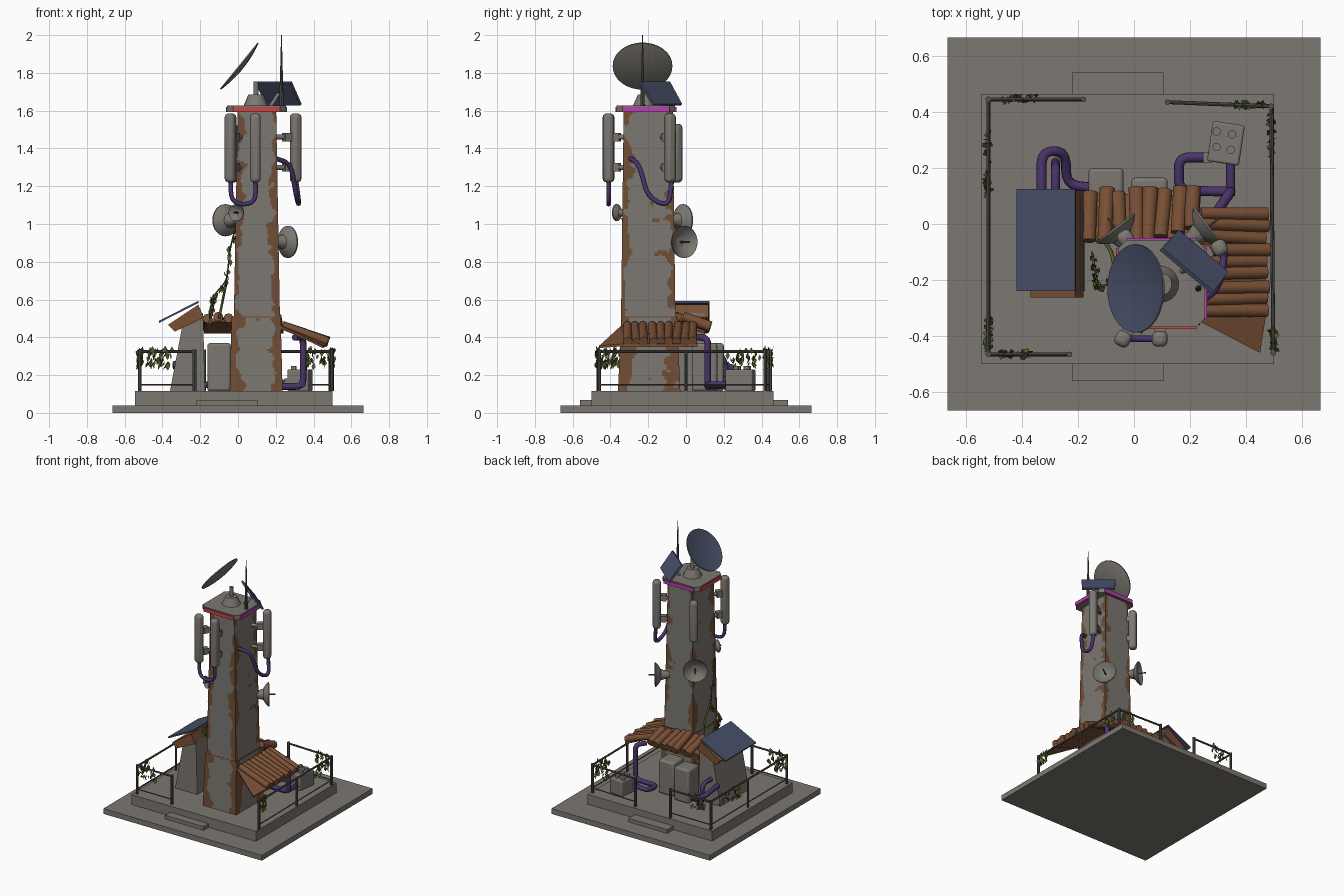
import bpy, bmesh, math, random
from mathutils import Vector, Matrix, noise

if "Cube" in bpy.data.objects:
    bpy.data.objects.remove(bpy.data.objects["Cube"])

random.seed(4)
V = Vector

def mat(name, r, g, b):
    m = bpy.data.materials.new(name)
    m.diffuse_color = (r, g, b, 1)
    m.use_nodes = True
    m.node_tree.nodes["Principled BSDF"].inputs["Base Color"].default_value = m.diffuse_color
    return m

GREY = mat("weathered concrete", 0.20, 0.185, 0.165)
RUST = mat("rust brown", 0.16, 0.075, 0.036)
TILE = mat("roof tile brown", 0.19, 0.08, 0.036)
BLUE = mat("panel blue", 0.065, 0.08, 0.14)
PURPLE = mat("cable purple", 0.065, 0.033, 0.14)
GREEN = mat("leaf green", 0.085, 0.11, 0.02)
RED = mat("light red", 0.6, 0.06, 0.06)
MAGENTA = mat("light magenta", 0.5, 0.05, 0.45)
METAL = mat("dark metal", 0.09, 0.085, 0.08)

def make(name, bm, mats, smooth=False, bevel=0):
    bm.normal_update()
    me = bpy.data.meshes.new(name)
    bm.to_mesh(me)
    bm.free()
    for m in mats:
        me.materials.append(m)
    ob = bpy.data.objects.new(name, me)
    bpy.context.collection.objects.link(ob)
    if bevel:
        b = ob.modifiers.new("bevel", 'BEVEL')
        b.width, b.segments = bevel, 3
    if smooth or bevel:
        bpy.ops.object.select_all(action='DESELECT')
        ob.select_set(True)
        bpy.context.view_layer.objects.active = ob
        bpy.ops.object.shade_smooth_by_angle(angle=math.radians(40))
    return ob

def box(name, c, s, m=GREY, rz=0, bevel=0):
    bm = bmesh.new()
    bmesh.ops.create_cube(bm, size=1, matrix=Matrix.Translation(c) @ Matrix.Rotation(rz, 4, 'Z') @ Matrix.Diagonal((*s, 1)))
    return make(name, bm, [m], bevel=bevel)

def rod(name, a, b, r1, r2=None, m=GREY, seg=12):
    a, b = V(a), V(b)
    bm = bmesh.new()
    q = (b - a).to_track_quat('Z', 'Y').to_matrix().to_4x4()
    bmesh.ops.create_cone(bm, cap_ends=True, segments=seg, radius1=r1, radius2=r1 if r2 is None else r2,
                          depth=(b - a).length, matrix=Matrix.Translation((a + b) / 2) @ q)
    return make(name, bm, [m], True)

def slab(name, pts, vec, m):
    # polygon extruded along a vector
    bm = bmesh.new()
    f = bm.faces.new([bm.verts.new(p) for p in pts])
    g = bmesh.ops.extrude_face_region(bm, geom=[f])["geom"]
    bmesh.ops.translate(bm, vec=V(vec), verts=[v for v in g if isinstance(v, bmesh.types.BMVert)])
    bmesh.ops.recalc_face_normals(bm, faces=bm.faces)
    return make(name, bm, [m])

def prism(name, xz, y0, y1, m):
    return slab(name, [(x, y0, z) for x, z in xz], (0, y1 - y0, 0), m)

def tube(name, pts, r, m=PURPLE, d=0.04):
    # round the corners of a path, then sweep a circle along it
    pts = [V(p) for p in pts]
    path = [pts[0]]
    for p, c, n in zip(pts, pts[1:], pts[2:]):
        a = c + (p - c).normalized() * min(d, (p - c).length * 0.49)
        b = c + (n - c).normalized() * min(d, (n - c).length * 0.49)
        path += [a.lerp(c, t).lerp(c.lerp(b, t), t) for t in (0, .2, .4, .6, .8, 1)]
    path.append(pts[-1])
    cu = bpy.data.curves.new(name, 'CURVE')
    cu.dimensions, cu.bevel_depth, cu.bevel_resolution, cu.use_fill_caps = '3D', r, 2, True
    s = cu.splines.new('POLY')
    s.points.add(len(path) - 1)
    for q, p in zip(s.points, path):
        q.co = (*p, 1)
    s.use_smooth = True
    cu.materials.append(m)
    ob = bpy.data.objects.new(name, cu)
    bpy.context.collection.objects.link(ob)
    bpy.ops.object.select_all(action='DESELECT')
    ob.select_set(True)
    bpy.context.view_layer.objects.active = ob
    bpy.ops.object.convert(target='MESH')

def dish(name, c, n, r, depth, inner):
    # lathed bowl, inner and outer shell
    bm = bmesh.new()
    prof = [V((r * i / 8, 0, depth * ((i / 8) ** 2 - 0.5))) for i in range(9)]
    prof += [V((p.x, 0, p.z - 0.007)) for p in reversed(prof)]
    vs = [bm.verts.new(p) for p in prof]
    es = [bm.edges.new(e) for e in zip(vs, vs[1:])]
    bmesh.ops.spin(bm, geom=vs + es, cent=(0, 0, 0), axis=(0, 0, 1), angle=math.tau, steps=32)
    bmesh.ops.remove_doubles(bm, verts=bm.verts, dist=1e-5)
    bmesh.ops.recalc_face_normals(bm, faces=bm.faces)
    bm.normal_update()
    for f in bm.faces:
        f.material_index = 1 if f.normal.z > 0.3 else 0
    bm.transform(Matrix.Translation(c) @ V(n).to_track_quat('Z', 'Y').to_matrix().to_4x4())
    make(name, bm, [GREY, inner], True)

def tower(name, c, z0, z1, h0, h1, rust):
    # tapered square shaft, rust grows in from the corners by noise
    bm = bmesh.new()
    nu, nz = 28, int((z1 - z0) / 0.01)
    for a, b in ((0, 1), (1, 2), (2, 3), (3, 0)):
        cs = ((-1, -1), (1, -1), (1, 1), (-1, 1))
        grid = []
        for j in range(nz + 1):
            t = j / nz
            hx, hy = [h0[k] + (h1[k] - h0[k]) * t for k in (0, 1)]
            p, q = [V((c[0] + cs[k][0] * hx, c[1] + cs[k][1] * hy, z0 + (z1 - z0) * t)) for k in (a, b)]
            grid.append([bm.verts.new(p.lerp(q, i / nu)) for i in range(nu + 1)])
        for j in range(nz):
            for i in range(nu):
                f = bm.faces.new((grid[j][i], grid[j][i + 1], grid[j + 1][i + 1], grid[j + 1][i]))
                m = f.calc_center_median()
                edge = min(i + .5, nu - i - .5) / nu * 0.25
                w = noise.noise(m * 9) + 0.5 * noise.noise(m * 24)
                f.material_index = 1 if edge < rust + 0.06 * w or w > 0.72 else 0
    bmesh.ops.remove_doubles(bm, verts=bm.verts, dist=1e-5)
    make(name, bm, [GREY, RUST])

def leaves(name, a, b, n, spread, drop):
    bm = bmesh.new()
    for _ in range(n):
        p = V(a).lerp(V(b), random.random()) + V([random.uniform(-spread, spread) for _ in "xy"] + [-random.random() * drop])
        rot = Matrix.Rotation(random.random() * 6.3, 4, 'Z') @ Matrix.Rotation(random.uniform(-.7, .7), 4, 'X')
        s = random.uniform(0.014, 0.024)
        bm.faces.new([bm.verts.new(p + rot @ V(q) * s) for q in ((0, 0, 1), (.55, .2, 0), (0, 0, -1.1), (-.55, .2, 0))])
    make(name, bm, [GREEN])

# base, platform and steps
box("ground_plate", (0, 0, 0.02), (1.33, 1.33, 0.04))
box("platform", (-0.022, -0.018, 0.0775), (1.045, 0.965, 0.075))
box("back_step", (-0.058, 0.5, 0.053), (0.325, 0.08, 0.03))
box("front_step", (-0.058, -0.52, 0.053), (0.325, 0.08, 0.03))

# tower shaft
tower("tower_base", (0.096, -0.195), 0.115, 0.51, (0.14, 0.165), (0.13, 0.148), 0.048)
tower("tower_shaft", (0.1, -0.2), 0.51, 1.6, (0.122, 0.144), (0.102, 0.13), 0.026)
box("tower_base_lip", (0.098, -0.197, 0.508), (0.26, 0.296, 0.006), RUST)

# cap with coloured light strips
C, h, k = V((0.098, -0.212, 0)), 0.155, 0.03
octo = [(h - k, -h), (h, k - h), (h, h - k), (h - k, h), (k - h, h), (-h, h - k), (-h, k - h), (k - h, -h)]
slab("tower_cap", [(C.x + x, C.y + y, 1.592) for x, y in octo], (0, 0, 0.036), GREY)
for nm, dx, dy, m in (("front", 0, -1, RED), ("right", 1, 0, MAGENTA), ("back", 0, 1, MAGENTA), ("left", -1, 0, RED)):
    w = 2 * (h - k)
    box(nm + "_light_strip", (C.x + dx * h, C.y + dy * h, 1.607), (w if dy else 0.014, w if dx else 0.014, 0.026), m)
rod("cap_dome", (0.095, -0.215, 1.625), (0.095, -0.215, 1.685), 0.066, 0.04, seg=20)
rod("dish_post", (0.095, -0.215, 1.68), (0.095, -0.215, 1.755), 0.014)
dish("main_dish", (0.012, -0.23, 1.832), (-0.775, 0, 0.63), 0.158, 0.02, BLUE)
rod("whip_antenna", (0.23, -0.23, 1.62), (0.23, -0.23, 2.0), 0.012, 0.002, METAL, 8)
slab("top_solar_panel", [(0.10, -0.085, 1.755), (0.285, -0.24, 1.755), (0.337, -0.17, 1.635), (0.16, -0.02, 1.635)],
     (-0.009, -0.009, -0.008), BLUE)
rod("top_panel_strut", (0.17, -0.17, 1.62), (0.215, -0.135, 1.69), 0.01)

# sector antennas with brackets
for i, (x, y, zt, tx, ty, rz) in enumerate(((-0.04, -0.41, 1.585, 0.02, -0.31, -0.5), (0.092, -0.41, 1.585, 0.092, -0.32, 0),
                                            (0.305, -0.085, 1.585, 0.19, -0.13, 0.5), (-0.03, -0.05, 1.53, 0.02, -0.1, 0.6))):
    box(f"sector_antenna_{i}", (x, y, (1.22 + zt) / 2), (0.056, 0.056, zt - 1.22), GREY, rz, 0.02)
    for z in (1.3, 1.46):
        rod(f"antenna_bracket_{i}_{z}", (x, y, z), (tx, ty, z), 0.013)
        box(f"bracket_clamp_{i}_{z}", (x * .6 + tx * .4, y * .6 + ty * .4, z), (0.04, 0.04, 0.045), GREY, rz)

# cables on the tower
tube("front_cable", [(-0.04, -0.41, 1.24), (-0.035, -0.41, 1.105), (0.095, -0.41, 1.105), (0.092, -0.41, 1.24)], 0.012, d=0.065)
tube("right_cable", [(0.19, -0.3, 1.35), (0.28, -0.25, 1.32), (0.31, -0.2, 1.14), (0.325, -0.09, 1.09), (0.305, -0.075, 1.24)], 0.013, d=0.06)

# small dishes: centre, facing, radius
for nm, c, n, r in (("left_dish", (-0.055, -0.03, 1.02), (-0.6, 0.8, 0), 0.085), ("right_dish", (0.25, -0.02, 0.905), (0.8, 0.6, 0), 0.085),
                    ("front_dish", (-0.005, -0.36, 1.06), (-0.5, -0.86, 0), 0.045)):
    c, n = V(c), V(n)
    dish(nm, c, n, r, r * 0.5, GREY)
    rod(nm + "_feed", c - n * 0.02, c + n * r * 0.75, 0.005, m=METAL, seg=6)
    rod(nm + "_mount", c - n * 0.08, c - n * r * 0.2, 0.02, 0.04 if r > .05 else .02)

# hut on the left with roof and panel
prism("hut", [(-0.36, 0.115), (-0.175, 0.115), (-0.185, 0.53), (-0.295, 0.46)], -0.24, 0.1, GREY)
prism("hut_roof", [(-0.37, 0.467), (-0.21, 0.573), (-0.18, 0.504), (-0.335, 0.43)], -0.262, 0.12, TILE)
prism("hut_solar_panel", [(-0.42, 0.487), (-0.21, 0.593), (-0.207, 0.583), (-0.417, 0.477)], -0.24, 0.125, BLUE)

# lean-to roofs made of round tiles on a sheet
slab("back_roof_sheet", [(-0.18, -0.06, .495), (0.22, -0.06, .495), (0.24, 0.1, .435), (-0.18, .11, .435)], (0, 0, -0.015), TILE)
slab("right_roof_sheet", [(0.22, -0.34, .46), (0.47, -0.33, .365), (0.47, .06, .365), (0.22, 0, .46)], (0, 0, -0.015), TILE)
slab("roof_hip", [(0.22, -0.34, .465), (0.45, -0.46, .355), (0.47, -0.33, .365)], (0, 0, -0.012), TILE)
J = lambda s=0.012: random.uniform(-s, s)
for i in range(8):
    x = -0.155 + i * 0.052
    rod(f"back_tile_{i}", (x + J(), -0.06 + max(0, i - 4) * 0.015, 0.505 + J(.006)), (x + J(), 0.12 + J(), 0.452 + J(.006)), 0.026, 0.029, TILE, 10)
for i in range(9):
    y = -0.31 + i * 0.044
    rod(f"right_tile_{i}", (0.235, y + J(.007), 0.465), (0.475 + J(), y + J(.007), 0.378 + J(.005)), 0.022, 0.025, TILE, 10)

# cabinets behind the tower, generator on the right
box("cabinet_left", (-0.1, 0.135, 0.242), (0.125, 0.13, 0.255), GREY, 0, 0.015)
box("cabinet_right", (0.055, 0.098, 0.242), (0.13, 0.135, 0.255), GREY, 0, 0.015)
box("generator", (0.328, 0.288, 0.172), (0.115, 0.145, 0.115), GREY, -0.15, 0.008)
for i, (x, y) in enumerate(((0.295, 0.33), (0.35, 0.32), (0.295, 0.275), (0.345, 0.265))):
    rod(f"generator_knob_{i}", (x, y, 0.22), (x, y, 0.247), 0.015)
box("generator_coupling", (0.262, 0.237, 0.16), (0.03, 0.04, 0.045))

# floor pipes
tube("long_pipe", [(0.3, 0.05, 0.4), (0.345, 0.115, 0.4), (0.345, 0.115, 0.14), (0.16, 0.12, 0.14), (0.16, 0.238, 0.15), (0.27, 0.238, 0.16)], 0.018)
tube("short_pipe", [(0.345, 0.1, 0.15), (0.345, 0.23, 0.15)], 0.016)
tube("hut_pipe", [(-0.33, 0.09, 0.26), (-0.33, 0.26, 0.24), (-0.245, 0.26, 0.2), (-0.24, 0.14, 0.14), (-0.15, 0.13, 0.15)], 0.018, d=0.05)
tube("hut_pipe_riser", [(-0.28, 0.09, 0.3), (-0.28, 0.2, 0.3), (-0.28, 0.22, 0.12)], 0.016)

# railings: polylines of posts with top and low rails
runs = {"left": [(-0.23, -0.465), (-0.52, -0.465), (-0.52, 0.445), (-0.18, 0.445)],
        "right": [(0.12, 0.435), (0.49, 0.42), (0.497, -0.46)]}
for nm, pts in runs.items():
    for i, (x, y) in enumerate(pts):
        rod(f"{nm}_rail_post_{i}", (x, y, 0.115), (x, y, 0.335), 0.01, m=METAL, seg=8)
    for z in (0.325, 0.15):
        for i, (a, b) in enumerate(zip(pts, pts[1:])):
            rod(f"{nm}_rail_{i}_{z}", (*a, z), (*b, z), 0.007 if z > .2 else 0.004, m=METAL, seg=8)
for x, y in ((-0.52, 0), (0.493, 0)):
    rod("middle_rail_post", (x, y, 0.115), (x, y, 0.325), 0.008, m=METAL, seg=8)

# creeper clumps on the rails
for i, (a, b) in enumerate((((-0.49, -0.465), (-0.37, -0.465)), ((-0.52, -0.45), (-0.52, -0.34)), ((-0.52, 0.1), (-0.52, 0.35)),
                            ((-0.47, 0.445), (-0.35, 0.445)), ((0.35, 0.425), (0.48, 0.42)), ((0.49, 0.2), (0.49, 0.4)),
                            ((0.497, -0.45), (0.497, -0.37)))):
    leaves(f"rail_creeper_{i}", (*a, 0.335), (*b, 0.335), 26, 0.012, 0.09)

# creeper hanging from the tower to the roof
vine = [(0.0, -0.34, 1.03), (-0.04, -0.28, 0.88), (-0.06, -0.2, 0.7), (-0.13, -0.23, 0.62), (-0.15, -0.1, 0.5)]
tube("hanging_vine", vine, 0.004, GREEN)
tube("second_vine", [(-0.06, -0.2, 0.7), (-0.08, -0.1, 0.6), (-0.1, -0.07, 0.5)], 0.007, GREEN)
for i, (a, b) in enumerate(zip(vine, vine[1:])):
    leaves(f"vine_leaves_{i}", a, b, 5 + 5 * i, 0.01, 0.03)
